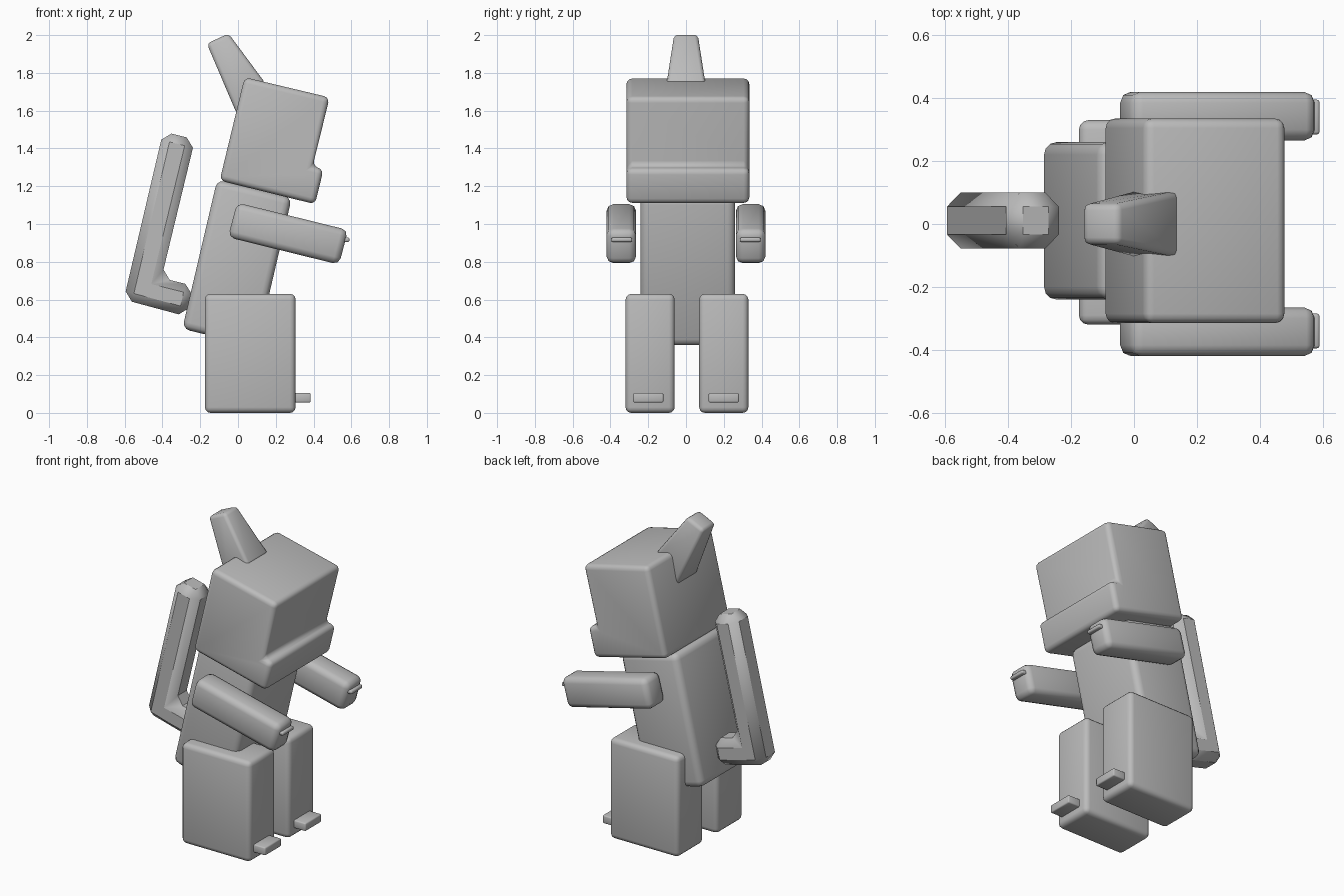
import bpy, bmesh, math

default = bpy.data.objects.get("Cube")
if default:
    bpy.data.objects.remove(default, do_unlink=True)

GREY = (0.5, 0.5, 0.5, 1.0)
mat = bpy.data.materials.new("plain grey")
mat.use_nodes = True
mat.diffuse_color = GREY
mat.node_tree.nodes["Principled BSDF"].inputs["Base Color"].default_value = GREY


def finish(name, bm, bevel, segments, angle):
    """Round the real corners, then shade smoothly and assign the colour."""
    bmesh.ops.recalc_face_normals(bm, faces=bm.faces)
    bmesh.ops.bevel(bm, geom=bm.edges[:], offset=bevel, segments=segments,
                    profile=0.5, affect='EDGES', clamp_overlap=True)
    mesh = bpy.data.meshes.new(name)
    bm.to_mesh(mesh)
    bm.free()
    mesh.materials.append(mat)
    obj = bpy.data.objects.new(name, mesh)
    bpy.context.collection.objects.link(obj)
    bpy.ops.object.select_all(action='DESELECT')
    obj.select_set(True)
    bpy.context.view_layer.objects.active = obj
    bpy.ops.object.shade_smooth_by_angle(angle=math.radians(angle))
    return obj


def slab(name, profile, y0, y1, bevel, segments=3, angle=50):
    """Extrude a side profile (x, z) across y."""
    bm = bmesh.new()
    face = bm.faces.new([bm.verts.new((x, y0, z)) for x, z in profile])
    moved = bmesh.ops.extrude_face_region(bm, geom=[face])["geom"]
    bmesh.ops.translate(bm, vec=(0, y1 - y0, 0),
                        verts=[v for v in moved if isinstance(v, bmesh.types.BMVert)])
    return finish(name, bm, bevel, segments, angle)


def box(x0, x1, z0, z1):
    return [(x0, z0), (x1, z0), (x1, z1), (x0, z1)]


# Leaning head with a protruding jaw, and the leaning body
slab("head", [(0.035, 1.777), (0.485, 1.67), (0.395, 1.305), (0.453, 1.29),
              (0.408, 1.105), (-0.097, 1.23)], -0.315, 0.335, 0.03)
slab("body", [(-0.11, 1.235), (0.285, 1.14), (0.10, 0.35), (-0.295, 0.445)],
     -0.24, 0.26, 0.04)

# Pairs of legs, toes, arms and claws
for side, s in (("left", 1), ("right", -1)):
    mid = 0.005
    slab(side + "_leg", box(-0.175, 0.305, 0.0, 0.63),
         mid + s * 0.065, mid + s * 0.325, 0.03)
    slab(side + "_toe", box(0.28, 0.385, 0.055, 0.105),
         s * 0.12, s * 0.28, 0.007, 2)
    slab(side + "_arm", [(-0.005, 1.113), (0.583, 0.968), (0.535, 0.785), (-0.053, 0.93)],
         s * 0.265, s * 0.42, 0.035, 2)
    slab(side + "_claw", box(0.54, 0.59, 0.905, 0.928),
         s * 0.285, s * 0.395, 0.008, 2)

# Tapered crest leaning back from the top of the head
bm = bmesh.new()
base = [(0.145, 1.745), (-0.005, 1.58)]
tip = [(-0.05, 2.008), (-0.165, 1.955)]
rings = []
for (front, back), half in ((base, 0.105), (tip, 0.063)):
    rings.append([bm.verts.new((p[0], y, p[1])) for p, y in
                  ((front, -half), (front, half), (back, half), (back, -half))])
for i in range(4):
    j = (i + 1) % 4
    bm.faces.new((rings[0][i], rings[0][j], rings[1][j], rings[1][i]))
bm.faces.new(rings[0])
bm.faces.new(rings[1])
finish("crest", bm, 0.02, 2, 50)

# Bent tail: short root from the back, then a long upright
slab("tail", [(-0.396, 1.49), (-0.228, 1.447), (-0.405, 0.715), (-0.235, 0.672),
              (-0.27, 0.51), (-0.605, 0.60)], -0.078, 0.10, 0.045, 1, 40)
